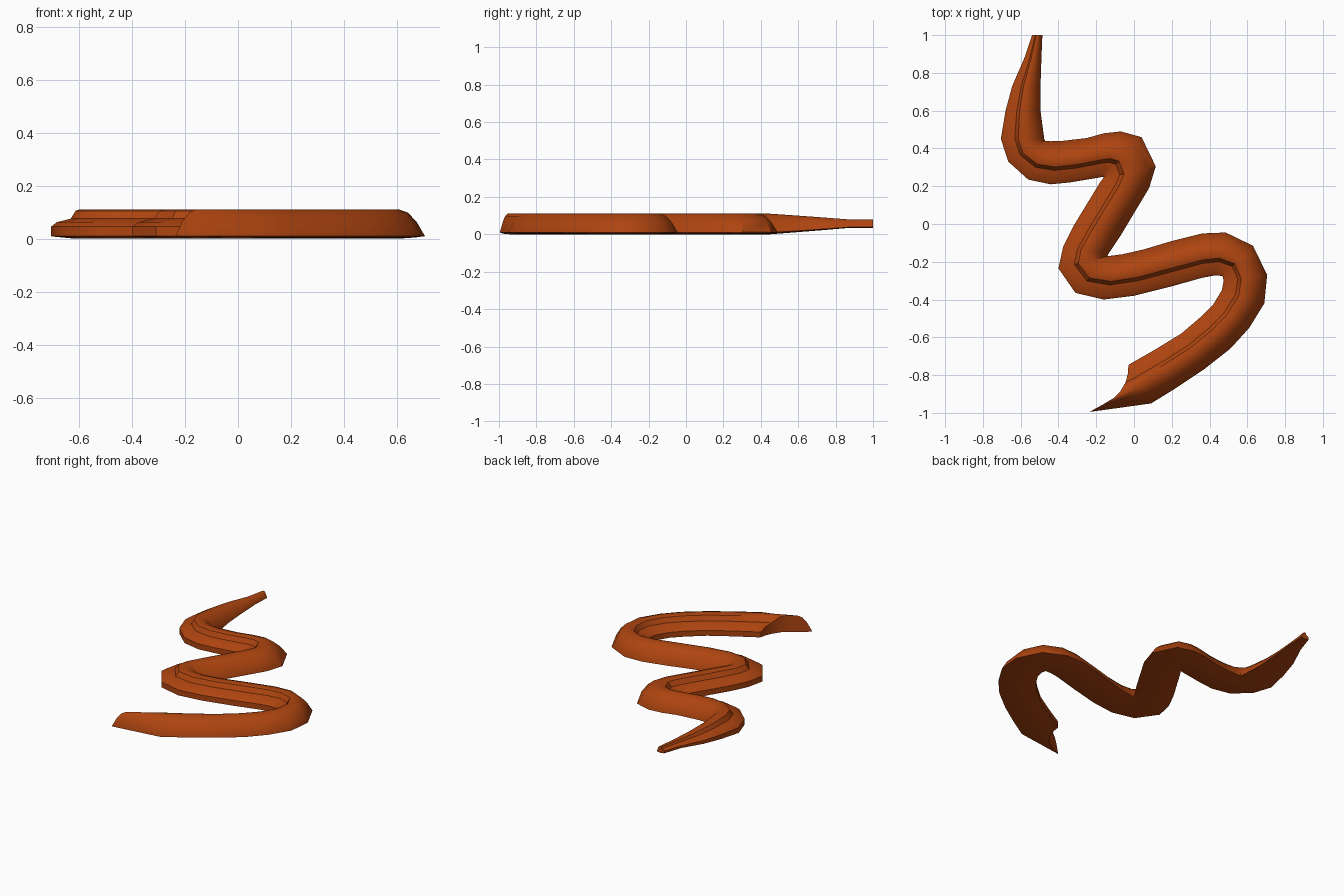
import bpy, bmesh, math

if "Cube" in bpy.data.objects:
    bpy.data.objects.remove(bpy.data.objects["Cube"])

# Single flat colour
clay = bpy.data.materials.new("burnt orange")
clay.diffuse_color = (0.42, 0.058, 0.005, 1)
clay.use_nodes = True
clay.node_tree.nodes["Principled BSDF"].inputs["Base Color"].default_value = clay.diffuse_color

# Right and left edge of the ribbon, from the tail tip to the blunt end
EDGES = [
    ((-.54, 1), (-.485, 1)), ((-.58, .88), (-.49, .88)),
    ((-.645, .73), (-.495, .73)), ((-.68, .60), (-.495, .60)),
    ((-.705, .45), (-.475, .45)), ((-.665, .33), (-.47, .44)),
    ((-.56, .235), (-.44, .438)), ((-.44, .21), (-.38, .44)),
    ((-.34, .22), (-.25, .455)), ((-.19, .245), (-.16, .48)),
    ((-.165, .25), (-.07, .49)), ((-.16, .248), (.04, .46)),
    ((-.165, .24), (.115, .305)), ((-.18, .22), (.08, .19)),
    ((-.32, -.01), (-.07, -.06)), ((-.375, -.12), (-.14, -.165)),
    ((-.40, -.235), (-.138, -.17)), ((-.31, -.365), (-.12, -.168)),
    ((-.16, -.40), (-.06, -.16)), ((0, -.38), (.05, -.135)),
    ((.2, -.33), (.2, -.09)), ((.36, -.285), (.36, -.05)),
    ((.43, -.272), (.485, -.045)), ((.468, -.275), (.63, -.115)),
    ((.475, -.30), (.705, -.27)), ((.465, -.35), (.69, -.42)),
    ((.42, -.425), (.61, -.55)), ((.35, -.495), (.51, -.66)),
    ((.25, -.58), (.37, -.77)), ((.12, -.66), (.22, -.87)),
    ((-.02, -.74), (.09, -.95)),
]
# Cross-section: (across, height), low ledge on the right, rounded on the left
PROFILE = [(0, .045), (.09, .062), (.32, .075), (.40, .105), (.46, .11),
           (.58, .11), (.72, .098), (.86, .065), (1, .011)]
# Scooped blunt end, one point per profile point
END = [(-.03, -.75), (-.032, -.79), (-.045, -.84), (-.075, -.89), (-.105, -.92),
       (-.16, -.953), (-.185, -.967), (-.21, -.98), (-.235, -.995)]
TAPER = [.4, .4, .62, .8]      # vertical thinning of the tail


def ring(bm, xy, k):
    """Closed ring of top points followed by the matching bottom points."""
    def z(h):
        return .058 + (h - .058) * k
    top = [bm.verts.new((x, y, z(h))) for (x, y), (u, h) in zip(xy, PROFILE)]
    low = [bm.verts.new((x, y, z(.009 * abs(2 * u - 1) ** 2)))
           for (x, y), (u, h) in zip(xy, PROFILE)]
    return top + low[::-1]


bm = bmesh.new()
rings = []
for i, (r, l) in enumerate(EDGES):
    xy = [(r[0] + (l[0] - r[0]) * u, r[1] + (l[1] - r[1]) * u) for u, h in PROFILE]
    rings.append(ring(bm, xy, TAPER[i] if i < len(TAPER) else 1))
rings.append(ring(bm, END, 1))

# Skin between rings
n = 2 * len(PROFILE)
for a, b in zip(rings, rings[1:]):
    for j in range(n):
        bm.faces.new((a[j], a[(j + 1) % n], b[(j + 1) % n], b[j]))
# End walls
for rg in (rings[0], rings[-1]):
    for j in range(len(PROFILE) - 1):
        bm.faces.new((rg[j], rg[j + 1], rg[n - 2 - j], rg[n - 1 - j]))
bmesh.ops.recalc_face_normals(bm, faces=bm.faces)

mesh = bpy.data.meshes.new("winding_strip")
bm.to_mesh(mesh)
bm.free()
mesh.materials.append(clay)
strip = bpy.data.objects.new("winding_strip", mesh)
bpy.context.collection.objects.link(strip)
bpy.context.view_layer.objects.active = strip
strip.select_set(True)
bpy.ops.object.shade_smooth_by_angle(angle=math.radians(35))
